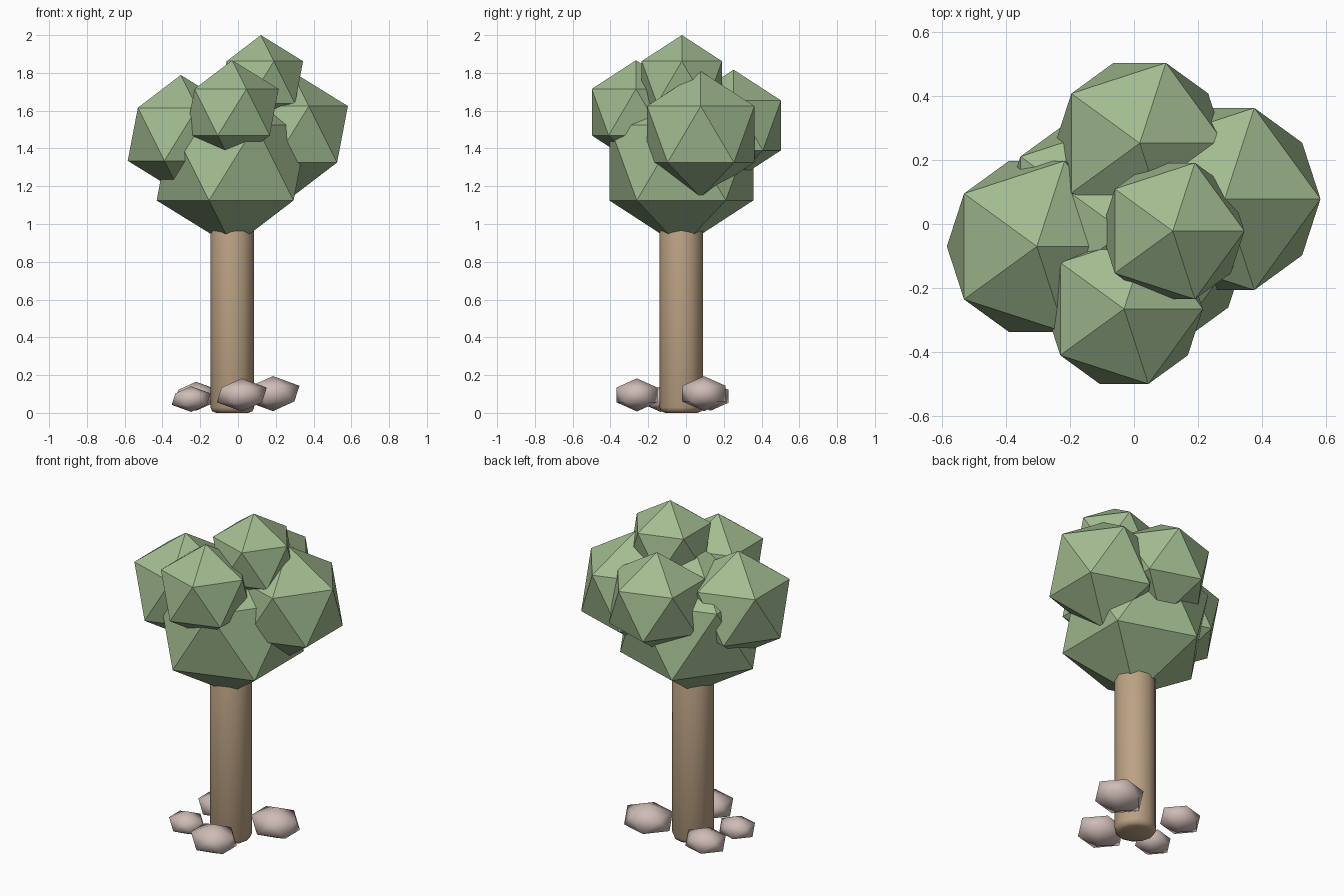
import bpy

if "Cube" in bpy.data.objects:
    bpy.data.objects.remove(bpy.data.objects["Cube"])


def material(name, rgb):
    m = bpy.data.materials.new(name)
    m.diffuse_color = (*rgb, 1)
    m.use_nodes = True
    m.node_tree.nodes["Principled BSDF"].inputs["Base Color"].default_value = m.diffuse_color
    return m


leaf = material("leaf_green", (0.36, 0.50, 0.28))
bark = material("bark_brown", (0.50, 0.36, 0.23))
rock = material("stone_pink", (0.62, 0.50, 0.47))


def ico(name, loc, scale, mat, smooth=False):
    """Twenty-sided ball, optionally squashed and smooth shaded."""
    bpy.ops.mesh.primitive_ico_sphere_add(subdivisions=1, radius=1, location=loc)
    ob = bpy.context.object
    ob.name = name
    ob.scale = scale
    bpy.ops.object.transform_apply(location=False, rotation=False, scale=True)
    ob.data.materials.append(mat)
    if smooth:
        bpy.ops.object.shade_smooth()
    return ob


# Leaf canopy: one large clump with five smaller ones around and above it
clumps = {
    "main": ((-0.03, -0.025, 1.325), 0.448),
    "right": ((0.283, 0.078, 1.475), 0.334),
    "left": ((-0.303, -0.07, 1.475), 0.314),
    "front": ((-0.031, -0.265, 1.592), 0.275),
    "back": ((0.018, 0.252, 1.522), 0.295),
    "top": ((0.121, -0.022, 1.75), 0.25),
}
for side, (loc, r) in clumps.items():
    ico("leaf_clump_" + side, loc, (r, r, r), leaf)

# Trunk: cylinder with softened ends, its top buried in the canopy
bpy.ops.mesh.primitive_cylinder_add(vertices=12, radius=0.116, depth=1.15,
                                    location=(-0.03, -0.025, 0.575))
trunk = bpy.context.object
trunk.name = "trunk"
trunk.data.materials.append(bark)
bevel = trunk.modifiers.new("soft_ends", 'BEVEL')
bevel.width = 0.03
bevel.segments = 2
bevel.limit_method = 'ANGLE'
bevel.angle_limit = 1.0
bpy.ops.object.shade_smooth()

# Stones around the foot of the trunk: squashed, smooth shaded balls
stones = {
    "right": ((0.185, 0.095, 0.102), 0.157),
    "front": ((0.02, -0.26, 0.095), 0.148),
    "left": ((-0.248, -0.135, 0.073), 0.115),
    "back": ((-0.222, 0.13, 0.088), 0.130),
}
for side, (loc, r) in stones.items():
    ico("stone_" + side, loc, (r, r * 0.86, r * 0.59), rock, smooth=True)
